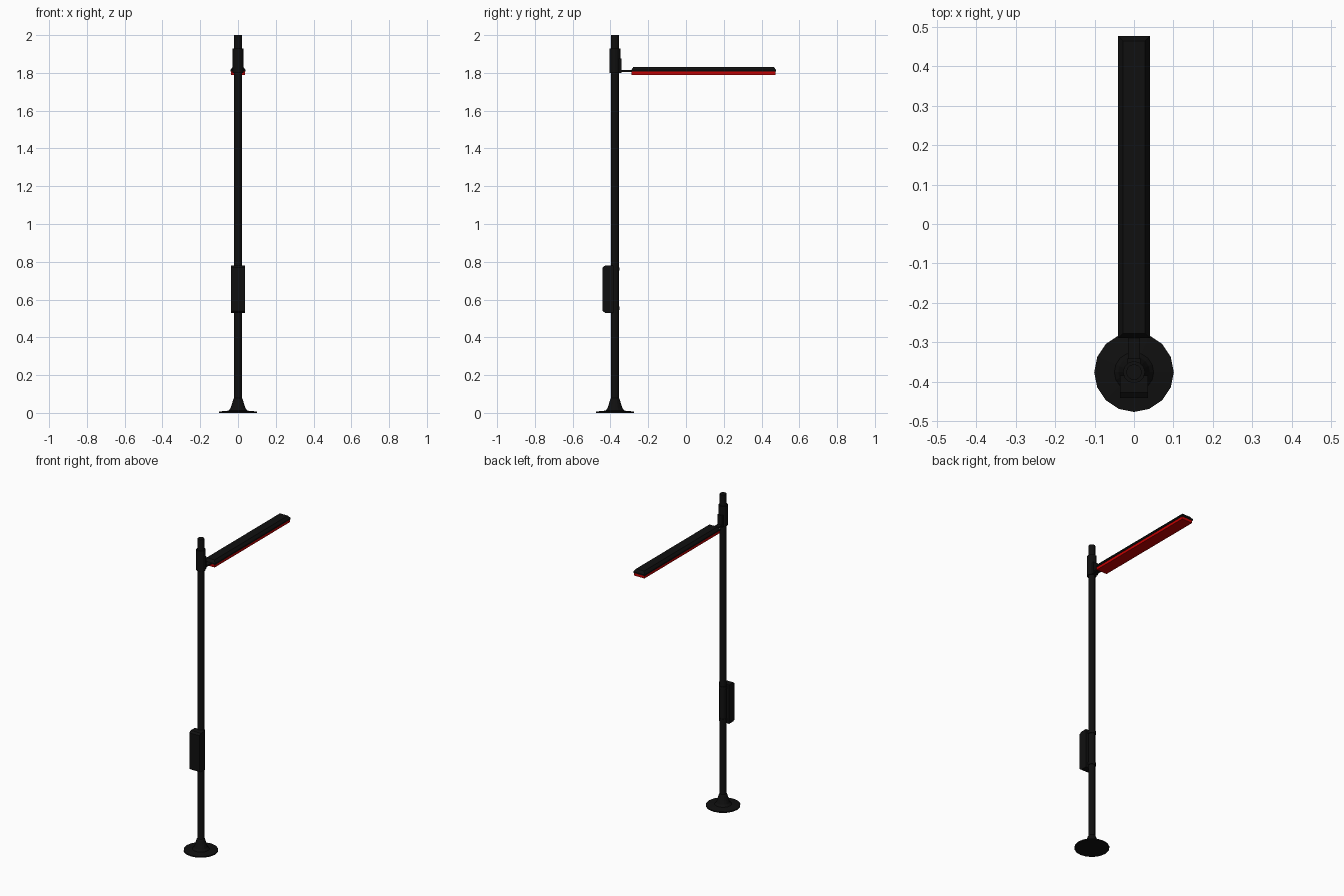
import bpy, bmesh, math

if "Cube" in bpy.data.objects:
    bpy.data.objects.remove(bpy.data.objects["Cube"])

POLE_Y = -0.376


def material(name, rgb):
    m = bpy.data.materials.new(name)
    m.diffuse_color = (*rgb, 1)
    m.use_nodes = True
    m.node_tree.nodes["Principled BSDF"].inputs["Base Color"].default_value = m.diffuse_color
    return m


black = material("black", (0.005, 0.005, 0.005))
red = material("red", (0.55, 0.0, 0.0))


def finish(name, bm, mat):
    bmesh.ops.recalc_face_normals(bm, faces=bm.faces)
    me = bpy.data.meshes.new(name)
    bm.to_mesh(me)
    bm.free()
    me.materials.append(mat)
    ob = bpy.data.objects.new(name, me)
    bpy.context.collection.objects.link(ob)
    return ob


def lathe(name, profile, sides, mat=black):
    """Revolve (radius, z) points about the pole axis, with closed ends."""
    bm = bmesh.new()
    rings = []
    for r, z in profile:
        rings.append([bm.verts.new((r * math.cos(2 * math.pi * i / sides),
                                    POLE_Y + r * math.sin(2 * math.pi * i / sides), z))
                      for i in range(sides)])
    for a, b in zip(rings, rings[1:]):
        for i in range(sides):
            j = (i + 1) % sides
            bm.faces.new((a[i], a[j], b[j], b[i]))
    bm.faces.new(rings[0])
    bm.faces.new(rings[-1])
    return finish(name, bm, mat)


def tapered(name, lo, hi, inset_top=0.0, inset_bottom=0.0, mat=black):
    """Box between two corners whose top or bottom may be inset."""
    bm = bmesh.new()
    levels = []
    for z, d in ((lo[2], inset_bottom), (hi[2], inset_top)):
        x0, x1, y0, y1 = lo[0] + d, hi[0] - d, lo[1] + d, hi[1] - d
        levels.append([bm.verts.new((x, y, z))
                       for x, y in ((x0, y0), (x1, y0), (x1, y1), (x0, y1))])
    a, b = levels
    for i in range(4):
        j = (i + 1) % 4
        bm.faces.new((a[i], a[j], b[j], b[i]))
    bm.faces.new(a)
    bm.faces.new(b)
    return finish(name, bm, mat)


def extrude_x(name, outline, half_width, mat=black):
    """Extrude a (y, z) outline symmetrically across x."""
    bm = bmesh.new()
    l = [bm.verts.new((-half_width, y, z)) for y, z in outline]
    r = [bm.verts.new((half_width, y, z)) for y, z in outline]
    n = len(outline)
    for i in range(n):
        j = (i + 1) % n
        bm.faces.new((l[i], l[j], r[j], r[i]))
    bm.faces.new(l)
    bm.faces.new(r)
    return finish(name, bm, mat)


# Flared foot and pole
lathe("base", [(0.101, 0), (0.101, 0.007), (0.05, 0.012), (0.04, 0.024),
               (0.033, 0.045), (0.024, 0.075), (0.02, 0.08)], 16)
lathe("pole", [(0.02, 0.01), (0.02, 2.0)], 12)

# Sliding collar that carries the lamp
lathe("collar", [(0.028, 1.80), (0.028, 1.93)], 12)
tapered("collar_bracket", (-0.017, -0.36, 1.80), (0.017, -0.341, 1.875))
tapered("lamp_arm", (-0.015, -0.36, 1.806), (0.015, -0.27, 1.814))

# Lamp head: thin rim, sloped lid and red diffuser underneath
tapered("lamp_rim", (-0.04, -0.29, 1.807), (0.04, 0.477, 1.815))
tapered("lamp_lid", (-0.04, -0.29, 1.815), (0.04, 0.477, 1.832), inset_top=0.012)
tapered("lamp_diffuser", (-0.037, -0.289, 1.79), (0.037, 0.474, 1.807), mat=red)

# Control box on the front of the pole, with two clamps
extrude_x("control_box", [(-0.442, 0.54), (-0.428, 0.53), (-0.385, 0.53),
                          (-0.385, 0.78), (-0.428, 0.78), (-0.442, 0.77)], 0.036)
for i, z in enumerate((0.555, 0.762)):
    lathe(f"box_clamp_{i + 1}", [(0.024, z - 0.009), (0.024, z + 0.009)], 12)
